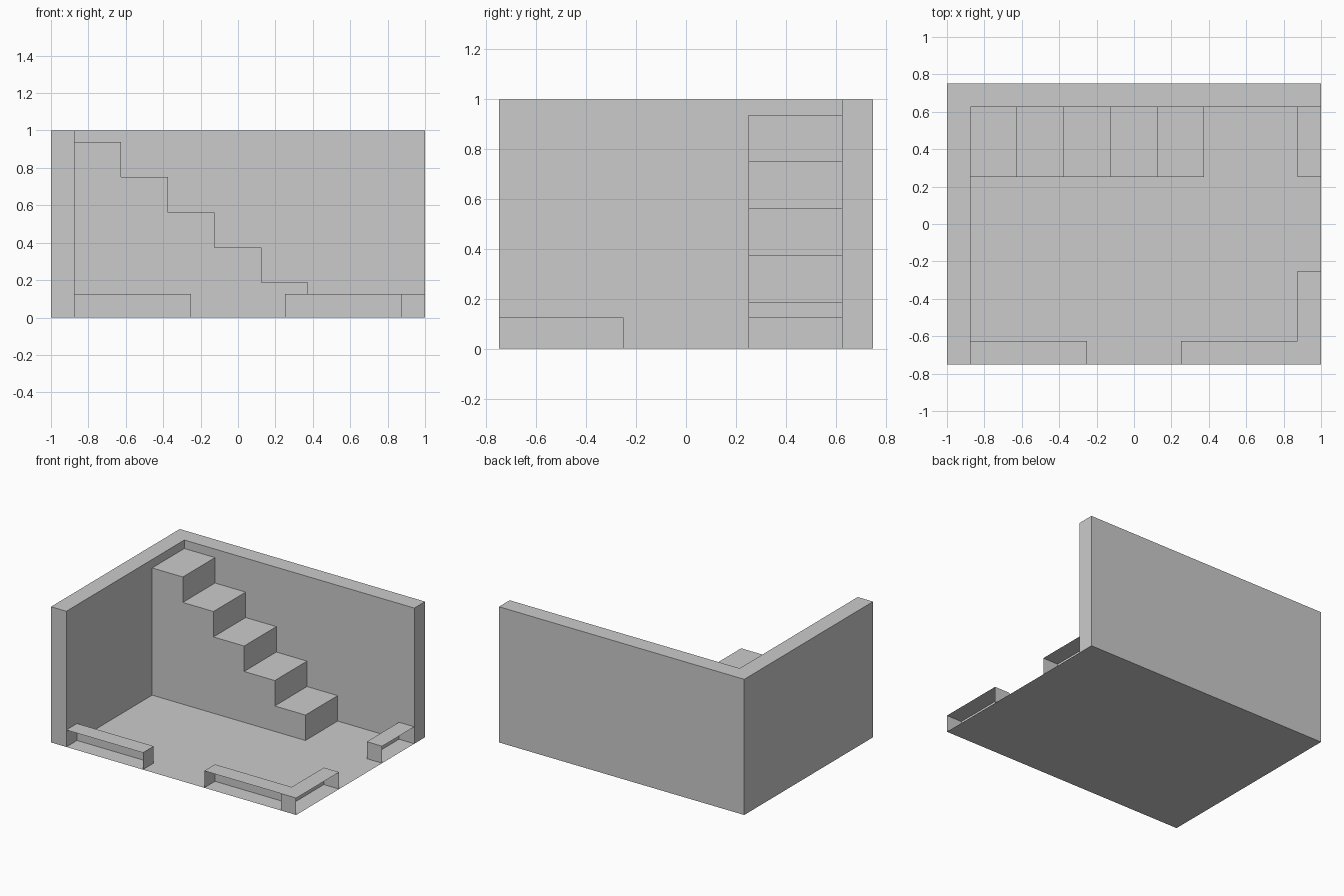
import bpy, bmesh
from mathutils import Vector

if "Cube" in bpy.data.objects:
    bpy.data.objects.remove(bpy.data.objects["Cube"])

DIRS = {"-x": (-1, 0, 0), "+x": (1, 0, 0), "-y": (0, -1, 0),
        "+y": (0, 1, 0), "-z": (0, 0, -1)}


def prism(name, profile, sweep, open_sides):
    """Sweep a closed profile along a vector, then remove the open sides."""
    bm = bmesh.new()
    base = bm.faces.new([bm.verts.new(p) for p in profile])
    ext = bmesh.ops.extrude_face_region(bm, geom=[base], use_keep_orig=True)
    moved = [g for g in ext["geom"] if isinstance(g, bmesh.types.BMVert)]
    bmesh.ops.translate(bm, verts=moved, vec=sweep)
    bmesh.ops.recalc_face_normals(bm, faces=bm.faces[:])
    bm.normal_update()
    gone = [f for f in bm.faces
            if any(f.normal.dot(Vector(DIRS[s])) > 0.9 for s in open_sides)]
    bmesh.ops.delete(bm, geom=gone, context="FACES")
    mesh = bpy.data.meshes.new(name)
    bm.to_mesh(mesh)
    bm.free()
    obj = bpy.data.objects.new(name, mesh)
    bpy.context.collection.objects.link(obj)
    return obj


def rect(x0, x1, y0, y1):
    return [(x0, y0, 0), (x1, y0, 0), (x1, y1, 0), (x0, y1, 0)]


X, Y, T = 1.0, 0.75, 0.125   # half width, half depth, wall thickness
IX, IY = X - T, Y - T        # inner wall faces

# Floor: a single flat sheet
floor_mesh = bpy.data.meshes.new("floor")
floor_mesh.from_pydata(rect(-X, X, -Y, Y), [], [(3, 2, 1, 0)])
bpy.context.collection.objects.link(bpy.data.objects.new("floor", floor_mesh))

# Tall L-shaped wall along the left and back
wall = [(-X, -Y, 0), (-IX, -Y, 0), (-IX, IY, 0), (X, IY, 0), (X, Y, 0), (-X, Y, 0)]
prism("tall_wall", wall, (0, 0, 1), ["-z"])

# Five-step staircase against the back wall, highest step at the left
STEPS, RISE, RUN = 5, 0.1875, 0.25
end = -IX + STEPS * RUN
stairs = [(-IX, 0.25, 0), (end, 0.25, 0)]
for i in range(STEPS):
    z = (i + 1) * RISE
    stairs += [(end - i * RUN, 0.25, z), (end - (i + 1) * RUN, 0.25, z)]
prism("staircase", stairs, (0, IY - 0.25, 0), ["-x", "+y", "-z"])

# Low border walls, left open on their outer side
borders = {
    "front_left_border": ((-IX, -0.25, -Y, -IY), ["-x", "-y", "-z"]),
    "front_right_border": ((0.25, IX, -Y, -IY), ["+x", "-y", "-z"]),
    "right_front_border": ((IX, X, -Y, -0.25), ["+x", "-z"]),
    "right_back_border": ((IX, X, 0.25, IY), ["+x", "+y", "-z"]),
}
for name, (size, sides) in borders.items():
    prism(name, rect(*size), (0, 0, T), sides)
